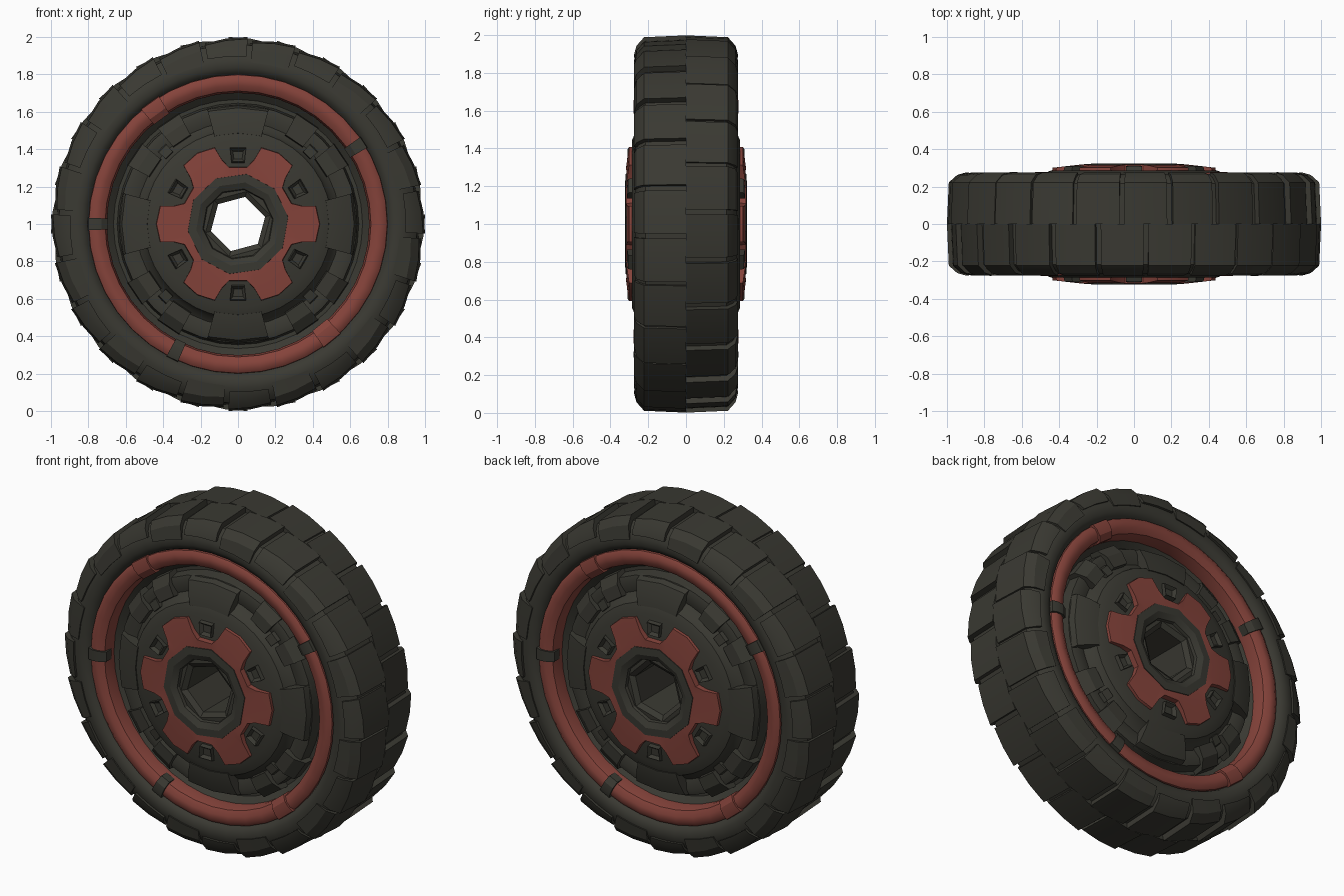
import bpy, bmesh, math

if "Cube" in bpy.data.objects:
    bpy.data.objects.remove(bpy.data.objects["Cube"])

def material(name, rgb):
    m = bpy.data.materials.new(name)
    m.diffuse_color = (*rgb, 1)
    m.use_nodes = True
    m.node_tree.nodes["Principled BSDF"].inputs["Base Color"].default_value = m.diffuse_color
    return m

DARK = material("dark rubber", (0.042, 0.041, 0.032))
RED = material("faded red", (0.235, 0.056, 0.043))
rad = math.radians

def sweep(bm, prof, angles, side=1, full=False):
    """Turn a closed (radius, depth) profile about the axle. prof may be a function of step number."""
    rings = []
    for i, a in enumerate(angles):
        pts = prof(i) if callable(prof) else prof
        rings.append([bm.verts.new((side * r * math.cos(rad(a)), -side * d,
                                    1 + r * math.sin(rad(a)))) for r, d in pts])
    faces = []
    n = len(rings[0])
    for i in range(len(rings) if full else len(rings) - 1):
        A, B = rings[i], rings[(i + 1) % len(rings)]
        for j in range(n):
            k = (j + 1) % n
            faces.append(bm.faces.new((A[j], A[k], B[k], B[j])))
    if not full:
        faces += [bm.faces.new(rings[0]), bm.faces.new(rings[-1][::-1])]
    bmesh.ops.recalc_face_normals(bm, faces=faces)
    return faces

def finish(name, bm, mat, smooth=35):
    me = bpy.data.meshes.new(name)
    bm.to_mesh(me)
    bm.free()
    ob = bpy.data.objects.new(name, me)
    bpy.context.collection.objects.link(ob)
    me.materials.append(mat)
    bpy.ops.object.select_all(action='DESELECT')
    ob.select_set(True)
    bpy.context.view_layer.objects.active = ob
    bpy.ops.object.shade_smooth_by_angle(angle=rad(smooth))
    return ob

def circle(n, start=0):
    return [start + 360 * i / n for i in range(n)]

def both(half):
    """Mirror a half profile to the back of the wheel."""
    return half + [(r, -d) for r, d in reversed(half)]

def lathe(name, prof, n, mat, start=0):
    bm = bmesh.new()
    sweep(bm, prof, circle(n, start), full=True)
    return finish(name, bm, mat)

# Tyre carcass
lathe("tyre", both([(.968, .0), (.958, .215), (.925, .248), (.875, .268), (.835, .268),
                    (.805, .25), (.79, .22), (.74, .19)]), 48, DARK)

# Rim dish and stepped hub
lathe("rim", both([(.75, .21), (.70, .17), (.665, .14), (.645, .14), (.635, .205), (.60, .215),
                   (.545, .20), (.515, .225), (.50, .262), (.445, .285), (.20, .285)]), 40, DARK)

# Axle hole with six flat sides
lathe("axle_tunnel", both([(.235, .285), (.18, .29), (.15, .27)]), 6, DARK, 15)

# Tread blocks: two staggered rows with stepped tops
bm = bmesh.new()
N = 24
for side in (1, -1):
    for i in range(N):
        a = 360 / N * (i + .25)
        low = .865 if i % 2 else .895
        def block(k, low=low):
            s = (1.0, .992, .98)[k]
            return [(.94, .0), (1.0 * s, .0), (.99 * s, .222), (.945 * s, .262),
                    (low, .276), (low, .24)]
        sweep(bm, block, (a - 6.7, a, a + 6.7), side)
finish("tread_blocks", bm, DARK, 25)

# Red rim rings
bm = bmesh.new()
for side in (1, -1):
    sweep(bm, [(.80, .22), (.797, .25), (.775, .266), (.74, .264), (.71, .245),
               (.70, .20), (.70, .165), (.74, .165)], circle(40), side, True)
finish("rim_rings", bm, RED, 45)

# Clips on the rings: three dark, two red
def clips(name, angles, half, mat):
    bm = bmesh.new()
    for side in (1, -1):
        for a in angles:
            sweep(bm, [(.805, .23), (.80, .268), (.77, .277), (.73, .273),
                       (.695, .25), (.695, .20)], (a - half, a + half), side)
    finish(name, bm, mat, 25)

clips("dark_clips", (33, 180, 244), 2.4, DARK)
clips("red_clips", (126, 309), 4.2, RED)

# Wide spoke pads, and small lumps in the pockets between them
bm = bmesh.new()
for side in (1, -1):
    for q in range(4):
        a = 90 * q
        sweep(bm, [(.48, .19), (.485, .275), (.55, .266), (.62, .24), (.637, .19)],
              (a - 15, a - 13, a, a + 13, a + 15), side)
        for b in (a + 34, a + 56):
            sweep(bm, [(.53, .18), (.54, .245), (.61, .24), (.665, .20), (.67, .13)],
                  (b - 6, b + 6), side)
        sweep(bm, [(.51, .18), (.52, .24), (.57, .23), (.585, .18)],
              (a + 42, a + 48), side)
finish("spoke_pads", bm, DARK, 25)

# Red hub plate: six lobes with notches for the wheel nuts
offsets = [(-21, .305), (-16, .35), (-13, .425), (0, .435), (13, .425), (16, .35), (21, .305)]
outline = [(60 * k + o, r) for k in range(6) for o, r in offsets]
bm = bmesh.new()
for side in (1, -1):
    sweep(bm, lambda i: [(.235, .27), (.235, .316), (.29, .316),
                         (outline[i][1], .318 - .13 * (outline[i][1] - .30)),
                         (outline[i][1] + .004, .27)],
          [a for a, r in outline], side, True)
finish("hub_plates", bm, RED, 30)

# Square wheel nuts with sunken middles
bm = bmesh.new()
for side in (1, -1):
    for k in range(6):
        a = 30 + 60 * k
        fs = sweep(bm, [(.325, .27), (.335, .312), (.405, .308), (.415, .27)],
                   (a - 6, a + 6), side)
        top = [f for f in fs if f.normal.y * -side > .9]
        bmesh.ops.inset_individual(bm, faces=top, thickness=.02, depth=-.02)
finish("wheel_nuts", bm, DARK, 25)

# Dark collar around the axle hole
bm = bmesh.new()
for side in (1, -1):
    sweep(bm, [(.275, .28), (.27, .32), (.225, .322), (.19, .305), (.18, .27)],
          circle(10, 8), side, True)
finish("axle_collars", bm, DARK, 25)
